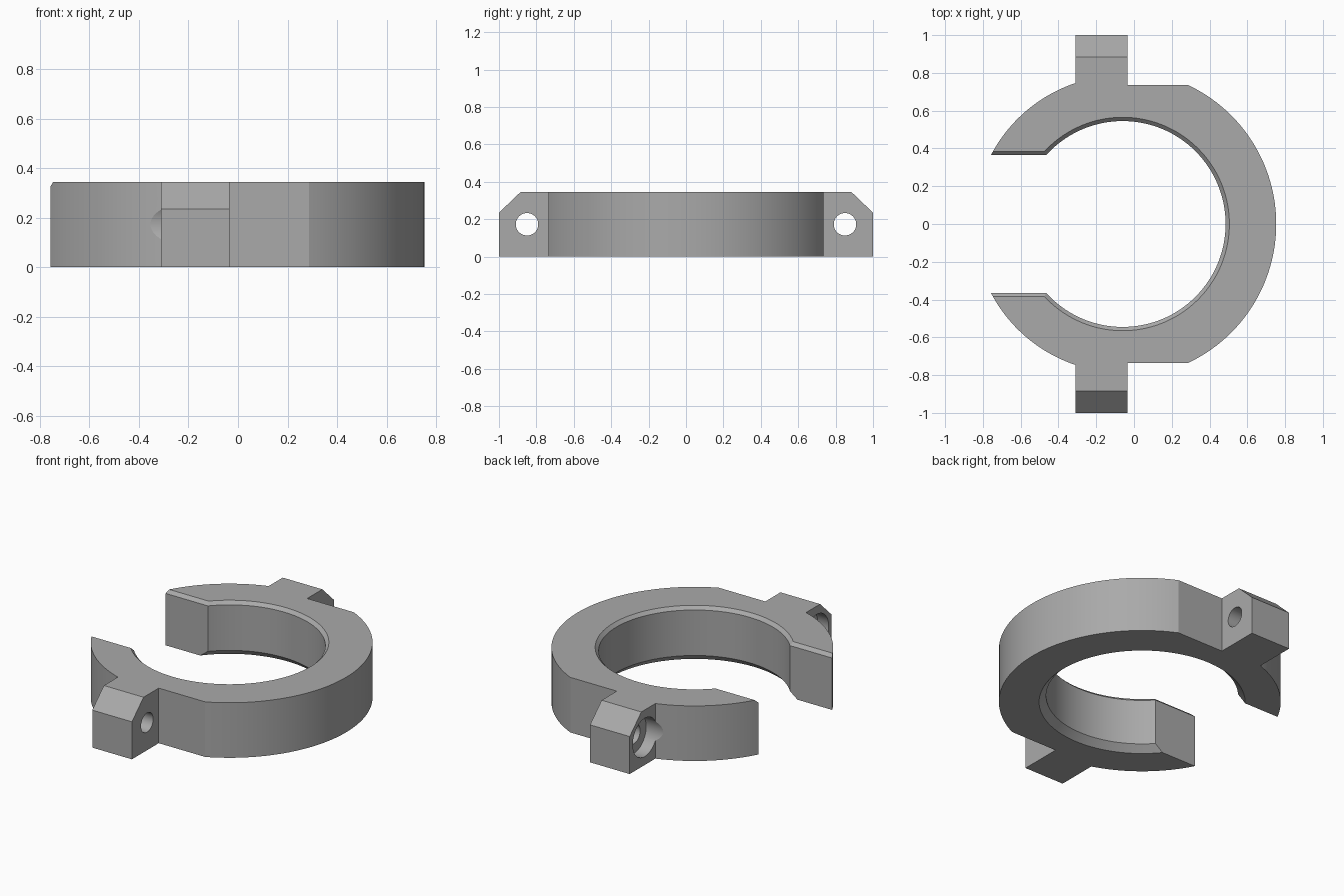
import bpy
import bmesh
from math import pi, cos, sin, atan2, sqrt

cube = bpy.data.objects.get("Cube")
if cube:
    bpy.data.objects.remove(cube, do_unlink=True)

HEIGHT = 0.345
CX = -0.06                      # centre of the ring
R_FRONT, R_GAP = 0.813, 0.787   # outer radii: closed side, open side
R_BORE = 0.545
FLAT_Y = 0.735
LUG_X0, LUG_X1 = -0.31, -0.035
BOLT_Y, BOLT_Z = 0.85, 0.173

grey = bpy.data.materials.new("grey metal")
grey.use_nodes = True
grey.diffuse_color = (0.4, 0.4, 0.4, 1)
grey.node_tree.nodes["Principled BSDF"].inputs["Base Color"].default_value = (0.4, 0.4, 0.4, 1)


def prism(name, points, vector):
    """Extrude a closed outline of 3D points along a vector."""
    bm = bmesh.new()
    face = bm.faces.new([bm.verts.new(p) for p in points])
    ext = bmesh.ops.extrude_face_region(bm, geom=[face])
    verts = [g for g in ext["geom"] if isinstance(g, bmesh.types.BMVert)]
    bmesh.ops.translate(bm, verts=verts, vec=vector)
    return finish(name, bm)


def lathe(name, profile, axis, center, steps):
    """Solid of revolution from (radius, distance along axis) pairs."""
    bm = bmesh.new()
    rings = []
    for r, d in profile:
        ring = []
        for i in range(steps):
            a = 2 * pi * i / steps
            u, v = r * cos(a), r * sin(a)
            p = (u, v, d) if axis == "z" else (d, u, v)
            ring.append(bm.verts.new([p[k] + center[k] for k in range(3)]))
        rings.append(ring)
    for lo, hi in zip(rings, rings[1:]):
        for i in range(steps):
            j = (i + 1) % steps
            bm.faces.new((lo[i], lo[j], hi[j], hi[i]))
    bm.faces.new(rings[0])
    bm.faces.new(rings[-1])
    return finish(name, bm)


def finish(name, bm):
    bmesh.ops.recalc_face_normals(bm, faces=bm.faces)
    mesh = bpy.data.meshes.new(name)
    bm.to_mesh(mesh)
    bm.free()
    mesh.materials.append(grey)
    obj = bpy.data.objects.new(name, mesh)
    bpy.context.collection.objects.link(obj)
    return obj


def arc(radius, start, end, steps):
    return [(CX + radius * cos(start + (end - start) * i / steps),
             radius * sin(start + (end - start) * i / steps)) for i in range(steps + 1)]


# Clamp outline: closed-side arc, flat, lug, open-side arc, then mirrored in y
flat_angle = atan2(FLAT_Y, sqrt(R_FRONT ** 2 - FLAT_Y ** 2))
lug_dx = LUG_X0 - CX
lug_angle = atan2(sqrt(R_GAP ** 2 - lug_dx ** 2), lug_dx)
half = arc(R_FRONT, 0, flat_angle, 32)
half += [(LUG_X1, FLAT_Y), (LUG_X1, 1), (LUG_X0, 1)]
half += arc(R_GAP, lug_angle, pi, 36)
outline = half + [(x, -y) for x, y in reversed(half[1:-1])]
clamp = prism("split_clamp_ring", [(x, y, 0) for x, y in outline], (0, 0, HEIGHT))

# Bore with a small top chamfer and a wider bottom chamfer
TOP, BOTTOM = 0.02, 0.04
cutters = [lathe("bore_cutter", [
    (R_BORE + BOTTOM + 0.1, -0.1), (R_BORE, BOTTOM),
    (R_BORE, HEIGHT - TOP), (R_BORE + 0.1, HEIGHT - TOP + 0.1)],
    "z", (CX, 0, 0), 128)]

# Slot through the open side, chamfered along its top edges
GAP = 0.365
slot = [(-GAP, -0.1), (GAP, -0.1), (GAP, HEIGHT - TOP), (GAP + 0.1, HEIGHT - TOP + 0.1),
        (-GAP - 0.1, HEIGHT - TOP + 0.1), (-GAP, HEIGHT - TOP)]
cutters.append(prism("slot_cutter", [(-1.2, y, z) for y, z in slot], (1.1, 0, 0)))

# Sloped lug corners and counterbored bolt holes on both sides
for side, s in (("front", -1), ("back", 1)):
    corner = [(0.885 - 0.115, HEIGHT + 0.11), (1.115, 0.125), (1.115, HEIGHT + 0.11)]
    cutters.append(prism(side + "_lug_slope_cutter",
                         [(-0.5, s * y, z) for y, z in corner], (0.7, 0, 0)))
    cutters.append(lathe(side + "_bolt_cutter",
                         [(0.12, -0.7), (0.12, -0.235), (0.06, -0.235), (0.06, 0.1)],
                         "x", (0, s * BOLT_Y, BOLT_Z), 48))

for cutter in cutters:
    mod = clamp.modifiers.new(cutter.name, "BOOLEAN")
    mod.operation = "DIFFERENCE"
    mod.solver = "EXACT"
    mod.object = cutter

# Bake the cuts, then remove the cutters
bpy.context.view_layer.update()
result = bpy.data.meshes.new_from_object(clamp.evaluated_get(bpy.context.evaluated_depsgraph_get()))
clamp.modifiers.clear()
clamp.data = result
for cutter in cutters:
    bpy.data.objects.remove(cutter, do_unlink=True)

bpy.ops.object.select_all(action="DESELECT")
clamp.select_set(True)
bpy.context.view_layer.objects.active = clamp
bpy.ops.object.shade_smooth_by_angle(angle=pi / 9)
